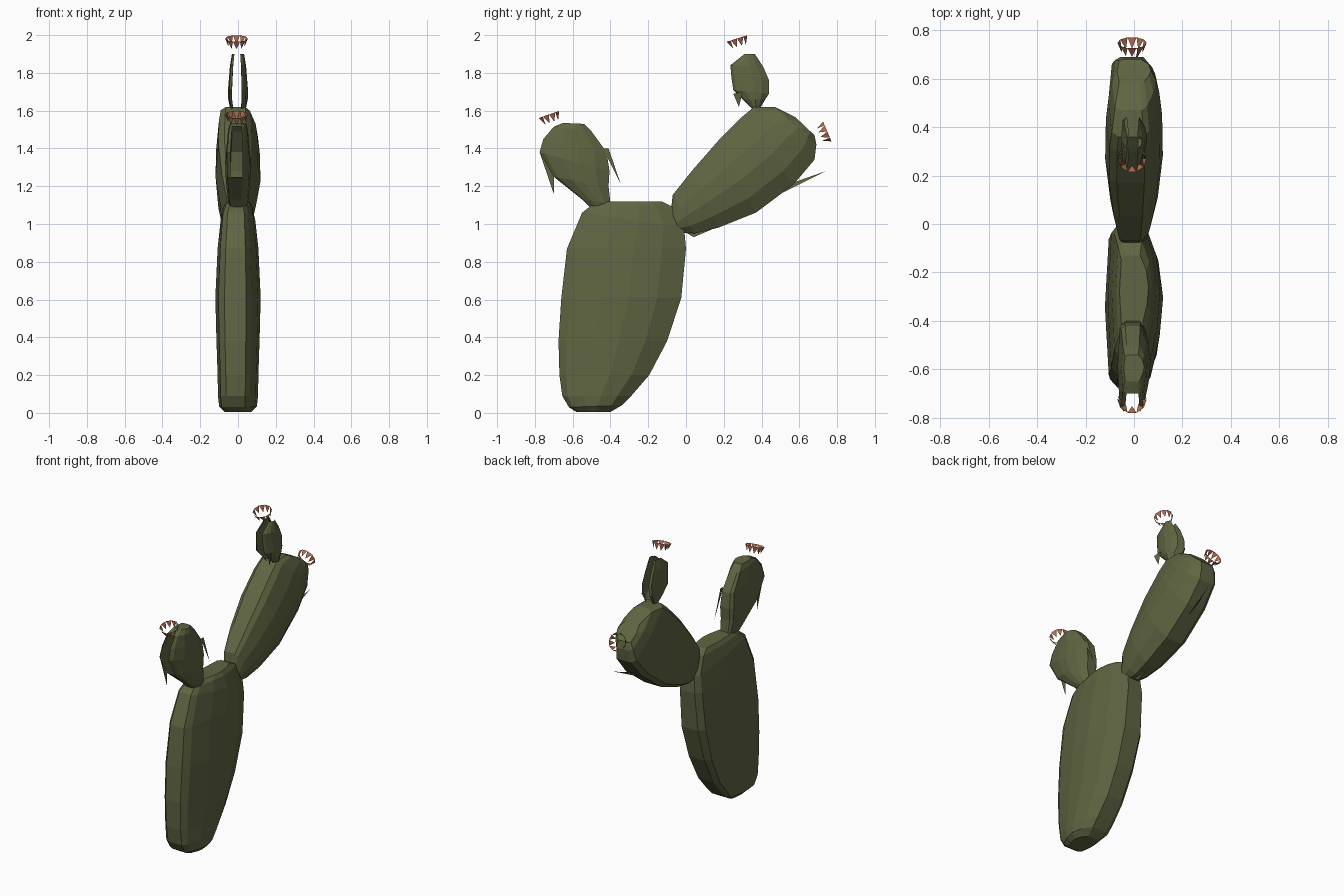
import bpy, bmesh, math
from mathutils import Vector

if "Cube" in bpy.data.objects:
    bpy.data.objects.remove(bpy.data.objects["Cube"])


def material(name, rgb):
    m = bpy.data.materials.new(name)
    m.diffuse_color = (*rgb, 1)
    m.use_nodes = True
    m.node_tree.nodes["Principled BSDF"].inputs["Base Color"].default_value = m.diffuse_color
    return m


GREEN = material("cactus green", (0.115, 0.13, 0.055))
ORANGE = material("flower orange", (0.45, 0.15, 0.08))

# Pad cross-section: u across the pad width, v through its thickness
# (rounder on the +x side, boxier on the -x side)
SECTION = [(-1, .36), (-.85, .60), (-.35, .89), (.12, 1), (.6, .84), (1, .42),
           (1, -.6), (.88, -.87), (0, -1), (-.88, -.87), (-1, -.6)]
RIM_LOW, RIM_HIGH = 10, 5      # strips forming the two narrow rims


def finish(name, bm, mat, closed=False):
    if closed:
        bmesh.ops.recalc_face_normals(bm, faces=bm.faces)
    me = bpy.data.meshes.new(name)
    bm.to_mesh(me)
    bm.free()
    me.materials.append(mat)
    ob = bpy.data.objects.new(name, me)
    bpy.context.collection.objects.link(ob)
    return ob


def pad(name, rows, skip=lambda row, side: False, caps=True):
    """Loft through rows of (y0, z0, y1, z1, half thickness)."""
    bm = bmesh.new()
    rings = []
    for y0, z0, y1, z1, t in rows:
        ring = []
        for u, v in SECTION:
            f = (u + 1) / 2
            ring.append(bm.verts.new((v * t, y0 + (y1 - y0) * f, z0 + (z1 - z0) * f)))
        rings.append(ring)
    n = len(SECTION)
    for r in range(len(rings) - 1):
        a, b = rings[r], rings[r + 1]
        for i in range(n):
            if not skip(r, i):
                j = (i + 1) % n
                bm.faces.new((a[i], a[j], b[j], b[i]))
    if caps:
        bm.faces.new(rings[0][::-1])
        bm.faces.new(rings[-1])
    return finish(name, bm, GREEN, True)


def fin(name, *points):
    bm = bmesh.new()
    bm.faces.new([bm.verts.new(p) for p in points])
    finish(name, bm, GREEN)


def flower(name, y, z, tilt, count=10, radius=0.06, depth=0.045):
    """Ring of pointed petals, tips towards the pad; tilt leans the axis to +y."""
    axis = Vector((0, math.sin(tilt), math.cos(tilt)))
    side = Vector((1, 0, 0))
    up = axis.cross(side)
    centre = Vector((-0.008, y, z))

    def at(a, r, h):
        return centre + (side * math.cos(a) + up * math.sin(a)) * r + axis * h

    bm = bmesh.new()
    step = math.tau / count
    for k in range(count):
        a = k * step
        pts = [at(a, radius, 0), at(a + step / 2, radius * .72, -depth),
               at(a + step, radius, 0)]
        bm.faces.new([bm.verts.new(p) for p in pts])
    finish(name, bm, ORANGE)


# Large base pad
pad("base_pad", [
    (-.58, .005, -.40, .005, .07), (-.62, .03, -.34, .04, .10),
    (-.655, .09, -.29, .09, .106), (-.67, .20, -.195, .20, .108),
    (-.675, .38, -.10, .38, .114), (-.66, .61, -.025, .61, .12),
    (-.63, .87, .0, .87, .108), (-.55, 1.06, -.01, .98, .092),
    (-.50, 1.10, -.07, 1.09, .075), (-.43, 1.12, -.13, 1.12, .06)])

# Big leaning arm pad
pad("arm_pad", [
    (-.08, 1.07, -.03, .955, .055), (-.07, 1.155, .05, .95, .07),
    (.03, 1.28, .17, .98, .098), (.17, 1.44, .37, 1.06, .119),
    (.30, 1.57, .57, 1.21, .116), (.36, 1.62, .68, 1.34, .105),
    (.47, 1.62, .69, 1.42, .09), (.58, 1.565, .68, 1.47, .07)])

# Left pad, its outer rim is partly open
pad("left_pad", [
    (-.49, 1.07, -.42, 1.07, .038), (-.55, 1.13, -.40, 1.11, .053),
    (-.70, 1.25, -.41, 1.20, .064), (-.775, 1.38, -.405, 1.28, .068),
    (-.755, 1.45, -.42, 1.38, .060), (-.70, 1.515, -.50, 1.49, .052),
    (-.65, 1.535, -.54, 1.53, .042)],
    skip=lambda r, i: i == RIM_LOW and r in (2, 3, 4))

# Small top pad: two shells without a rim
pad("top_pad", [
    (.35, 1.61, .39, 1.61, .042), (.30, 1.66, .42, 1.66, .052),
    (.25, 1.71, .44, 1.69, .054), (.24, 1.78, .44, 1.76, .048),
    (.235, 1.84, .41, 1.83, .043), (.31, 1.90, .365, 1.90, .032)],
    skip=lambda r, i: i in (RIM_LOW, RIM_HIGH), caps=False)

# Thin thorn-like slivers on the pad rims
fin("arm_thorn", (0, .50, 1.16), (.02, .74, 1.28), (-.02, .57, 1.22))
fin("arm_lower_thorn", (0, .0, .955), (0, .04, .93), (0, .18, .99))
fin("left_outer_thorn", (-.04, -.775, 1.38), (-.04, -.70, 1.16), (-.04, -.70, 1.25))
fin("left_inner_thorn", (.03, -.44, 1.40), (.03, -.41, 1.40), (.03, -.345, 1.21))
fin("top_thorn", (.04, .30, 1.70), (.05, .25, 1.69), (.04, .28, 1.62))

# Flower crowns
flower("left_flower", -.725, 1.58, -.33)
flower("top_flower", .27, 1.982, -.30)
flower("arm_flower", .748, 1.49, 1.17)
